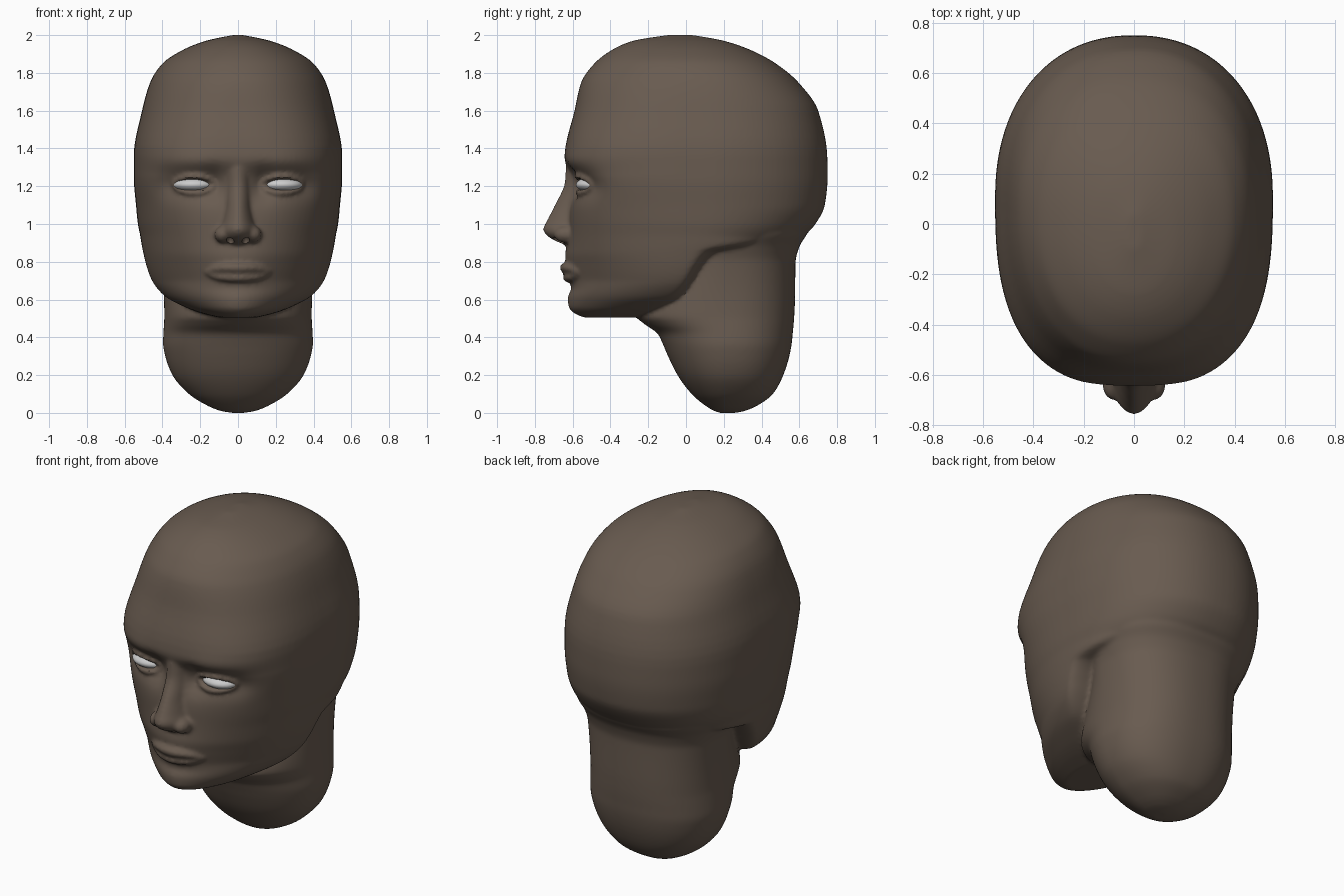
import bpy, bmesh
from math import sin, cos, pi, exp

if "Cube" in bpy.data.objects:
    bpy.data.objects.remove(bpy.data.objects["Cube"])


def ease(rows, z):
    """Monotone smooth interpolation of profile rows keyed by height."""
    i = max(k for k in range(len(rows) - 1) if rows[k][0] <= z + 1e-9)
    h = rows[i + 1][0] - rows[i][0]
    t = (z - rows[i][0]) / h
    out = []
    for c in range(1, len(rows[0])):
        def sec(k):
            k = min(max(k, 0), len(rows) - 2)
            return (rows[k + 1][c] - rows[k][c]) / (rows[k + 1][0] - rows[k][0])

        def slope(k):
            a, b = sec(k - 1), sec(k)
            return 2 * a * b / (a + b) if a * b > 0 else 0
        out.append((2 * t**3 - 3 * t**2 + 1) * rows[i][c] + (t**3 - 2 * t**2 + t) * h * slope(i)
                   + (3 * t**2 - 2 * t**3) * rows[i + 1][c] + (t**3 - t**2) * h * slope(i + 1))
    return out


def power(v, n):
    return (1 if v >= 0 else -1) * abs(v) ** (2 / n)


def loft(name, rows, front_n, back_n, sub=5, seg=96, deform=None):
    """Stack of superellipse sections; row = z, front y, back y, half width, centre y."""
    bm = bmesh.new()
    rings = []
    zs = [a[0] + (b[0] - a[0]) * k / sub for a, b in zip(rows, rows[1:]) for k in range(sub)]
    for z in zs + [rows[-1][0]]:
        f, b, w, yc = ease(rows, z)
        ring = []
        for k in range(seg):
            a = 2 * pi * k / seg
            n = back_n(z) if sin(a) > 0 else front_n(z)
            x = w * power(cos(a), n)
            y = yc + power(sin(a), n) * ((b - yc) if sin(a) > 0 else (yc - f))
            if deform and y < -0.2:
                y -= deform(x, z) * min(1, (-0.2 - y) / 0.2)
            ring.append(bm.verts.new((x, y, z)))
        rings.append(ring)
    for r, q in zip(rings, rings[1:]):
        for k in range(seg):
            j = (k + 1) % seg
            bm.faces.new((r[k], r[j], q[j], q[k]))
    bm.faces.new(rings[0][::-1])
    bm.faces.new(rings[-1])
    bmesh.ops.recalc_face_normals(bm, faces=bm.faces)
    me = bpy.data.meshes.new(name)
    bm.to_mesh(me)
    bm.free()
    ob = bpy.data.objects.new(name, me)
    bpy.context.collection.objects.link(ob)
    return ob


def ball(name, loc, size):
    bpy.ops.mesh.primitive_uv_sphere_add(segments=32, ring_count=20, radius=1, location=loc)
    ob = bpy.context.object
    ob.name = name
    ob.scale = size
    bpy.ops.object.transform_apply(location=False, rotation=False, scale=True)
    return ob


def tube(name, pts, closed=False):
    """Round tube through (x, y, z, radius) points."""
    cu = bpy.data.curves.new(name, 'CURVE')
    cu.dimensions = '3D'
    cu.bevel_depth = 1
    cu.bevel_resolution = 3
    cu.use_fill_caps = True
    sp = cu.splines.new('POLY')
    sp.points.add(len(pts) - 1)
    for p, (x, y, z, r) in zip(sp.points, pts):
        p.co = (x, y, z, 1)
        p.radius = r
    sp.use_cyclic_u = closed
    ob = bpy.data.objects.new(name, cu)
    bpy.context.collection.objects.link(ob)
    bpy.ops.object.select_all(action='DESELECT')
    ob.select_set(True)
    bpy.context.view_layer.objects.active = ob
    bpy.ops.object.convert(target='MESH')
    return bpy.context.object


def paint(ob, name, rgb):
    m = bpy.data.materials.new(name)
    m.diffuse_color = (*rgb, 1)
    m.use_nodes = True
    m.node_tree.nodes["Principled BSDF"].inputs["Base Color"].default_value = m.diffuse_color
    ob.data.materials.clear()
    ob.data.materials.append(m)


# Facial relief: centre x, z, spread x, z, amount forward
RELIEF = [(.235, 1.21, .10, .055, -.045), (.12, 1.21, .045, .06, -.045), (.36, 1.20, .05, .05, -.02),
          (.24, 1.33, .14, .03, .010), (0, .77, .13, .09, .025), (0, .58, .10, .05, .008),
          (0, .655, .10, .02, -.015)]


def relief(x, z):
    return sum(a * exp(-((abs(x) - cx) / sx)**2 / 2 - ((z - cz) / sz)**2 / 2)
               for cx, cz, sx, sz, a in RELIEF)


# Skull and jaw
skull = [(.505, -.54, -.22, .10, -.38), (.53, -.59, -.15, .20, -.30), (.56, -.612, -.09, .28, -.22),
         (.62, -.615, -.01, .39, -.10), (.70, -.60, .05, .455, -.04), (.78, -.61, .10, .485, 0),
         (.85, -.622, .18, .502, .03), (.89, -.622, .46, .510, .05), (.94, -.622, .625, .518, .07),
         (1.0, -.622, .685, .53, .09), (1.1, -.62, .735, .54, .10), (1.25, -.622, .75, .552, .10),
         (1.36, -.642, .748, .552, .10), (1.6, -.59, .70, .508, .08), (1.75, -.555, .595, .465, .06),
         (1.85, -.485, .475, .40, .03), (1.92, -.395, .345, .295, 0), (1.97, -.28, .20, .17, -.03),
         (2.0, -.10, .04, .03, -.04)]


def face_n(z):
    if z < 1.3:
        return 1.8 + .9 * min(1, max(0, (z - .7) / .55))
    return 2.7 - .6 * min(1, max(0, (z - 1.4) / .4))


def skin_y(x, z):
    f, b, w, yc = ease(skull, z)
    n = face_n(z)
    return yc - (yc - f) * (1 - abs(x / w)**n)**(1 / n) - relief(x, z)


head = loft("head", skull, face_n,
            lambda z: 2.2 if z > .93 else 2.2 + min(1, (.93 - z) * 12), deform=relief)

# Neck with rounded base, flaring into the skull
neck = [(0, .18, .26, .03, .22), (.01, .15, .31, .09, .22), (.04, .10, .38, .165, .22),
        (.10, .03, .46, .26, .22), (.20, -.045, .515, .347, .22), (.30, -.095, .547, .385, .22),
        (.37, -.125, .56, .397, .22), (.42, -.15, .565, .395, .22), (.47, -.22, .57, .392, .22),
        (.51, -.26, .573, .39, .22), (.60, -.22, .577, .392, .22), (.80, -.08, .58, .41, .22),
        (.88, -.05, .60, .435, .22), (.96, -.05, .645, .47, .22), (1.05, -.05, .66, .47, .22)]
parts = [loft("neck", neck, lambda z: 2, lambda z: 2.3)]

# Nose bridge and tip
nose = [(.89, -.64, -.48, .07, -.55), (.91, -.69, -.48, .095, -.55), (.94, -.738, -.48, .11, -.55),
        (.97, -.757, -.48, .105, -.55), (1.02, -.735, -.48, .088, -.55), (1.1, -.695, -.48, .072, -.55),
        (1.22, -.642, -.48, .065, -.55), (1.32, -.635, -.48, .065, -.55)]
parts.append(loft("nose", nose, lambda z: 1.9, lambda z: 2, seg=48))

# Lips
for name, z, out, r in (("upper_lip", .769, .012, .024), ("lower_lip", .717, .006, .025)):
    pts = []
    for k in range(-8, 9):
        u = k / 8
        zz = z + (.745 - z) * u**4
        pts.append((.17 * u, skin_y(.17 * u, zz) - out * (1 - u * u), zz, .009 + (r - .009) * (1 - u * u)))
    parts.append(tube(name, pts))

# Nostril wings, eyelids, eyes, nostril cutters
cutters = []
for s in (-1, 1):
    parts.append(ball("nostril_wing", (s * .08, -.635, .945), (.045, .065, .045)))
    ring = []
    for k in range(28):
        a = 2 * pi * k / 28
        x, z = .232 + .107 * cos(a), 1.208 + .043 * sin(a)
        ring.append((s * x, skin_y(x, z) - .003 - .012 * abs(sin(a)), z, .013))
    parts.append(tube("eyelids", ring, True))
    eye = ball("eye", (s * .232, -.478, 1.208), (.114, .105, .044))
    bpy.ops.object.shade_smooth()
    paint(eye, "eye_white", (.8, .8, .8))
    cutters.append(ball("nostril_cutter", (s * .042, -.68, .90), (.022, .035, .038)))

# Fuse the skin into one smooth surface and open the nostrils
bpy.ops.object.select_all(action='DESELECT')
for ob in parts + [head]:
    ob.select_set(True)
bpy.context.view_layer.objects.active = head
bpy.ops.object.join()
rm = head.modifiers.new("fuse", 'REMESH')
rm.mode = 'VOXEL'
rm.voxel_size = .012
sm = head.modifiers.new("soften", 'SMOOTH')
sm.factor = .5
sm.iterations = 3
for c in cutters:
    c.hide_render = True
    bo = head.modifiers.new("nostril", 'BOOLEAN')
    bo.operation = 'DIFFERENCE'
    bo.solver = 'EXACT'
    bo.object = c
bpy.ops.object.convert(target='MESH')
for c in cutters:
    bpy.data.objects.remove(c)
bpy.ops.object.shade_smooth_by_angle(angle=pi / 4)
paint(head, "skin", (.14, .105, .08))
